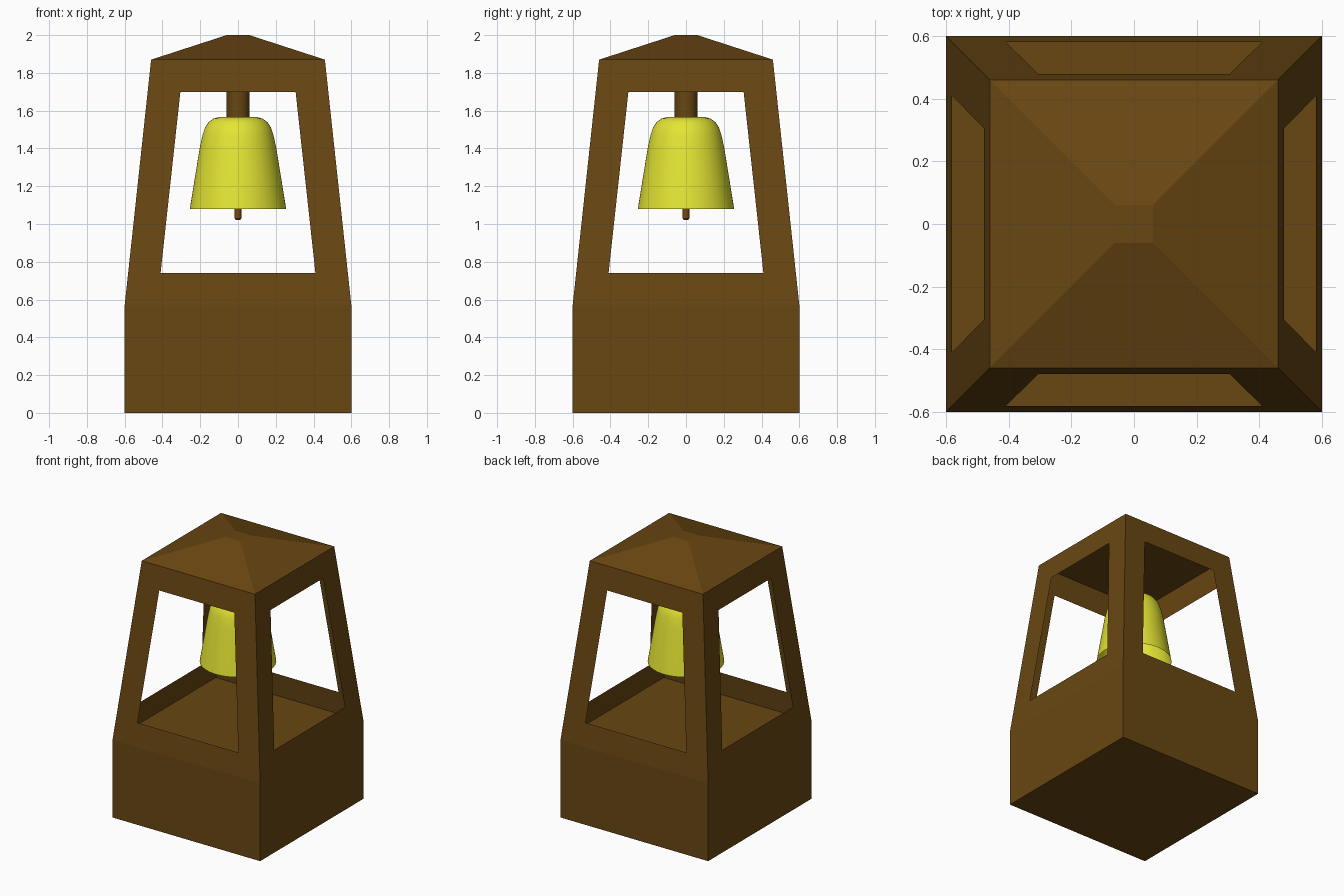
import bpy, bmesh, math

if "Cube" in bpy.data.objects:
    bpy.data.objects.remove(bpy.data.objects["Cube"])

def material(name, rgb):
    m = bpy.data.materials.new(name)
    m.diffuse_color = (*rgb, 1)
    m.use_nodes = True
    m.node_tree.nodes["Principled BSDF"].inputs["Base Color"].default_value = m.diffuse_color
    return m

WOOD = material("wood", (0.14, 0.062, 0.006))
BRASS = material("brass", (0.78, 0.78, 0.035))
COPPER = material("copper", (0.19, 0.065, 0.008))

def finish(name, bm, mat):
    me = bpy.data.meshes.new(name)
    bm.to_mesh(me)
    bm.free()
    me.materials.append(mat)
    ob = bpy.data.objects.new(name, me)
    bpy.context.collection.objects.link(ob)
    return ob

def loft(name, rings, mat, caps=True):
    """Skin a stack of equal-length point rings."""
    bm = bmesh.new()
    vs = [[bm.verts.new(p) for p in r] for r in rings]
    n = len(vs[0])
    for a, b in zip(vs, vs[1:]):
        for i in range(n):
            j = (i + 1) % n
            bm.faces.new((a[i], a[j], b[j], b[i]))
    if caps:
        bm.faces.new(vs[0][::-1])
        bm.faces.new(vs[-1])
        bmesh.ops.recalc_face_normals(bm, faces=bm.faces)
    return finish(name, bm, mat)

def square(h, z):
    return [(-h, -h, z), (h, -h, z), (h, h, z), (-h, h, z)]

def turned(name, profile, mat, caps=True, n=64):
    rings = [[(r * math.cos(2 * math.pi * i / n), r * math.sin(2 * math.pi * i / n), z)
              for i in range(n)] for r, z in profile]
    ob = loft(name, rings, mat, caps)
    bpy.ops.object.select_all(action='DESELECT')
    ob.select_set(True)
    bpy.context.view_layer.objects.active = ob
    bpy.ops.object.shade_smooth_by_angle(angle=math.radians(35))

# Solid base and pyramid roof
Z0, Z1, H0, H1 = 0.57, 1.87, 0.6, 0.46
loft("base", [square(H0, 0), square(H0, Z0)], WOOD)
loft("roof", [square(H1, Z1), square(0.06, 2.0)], WOOD)

# Four thin sloping walls, each a frame around its opening
outline = [(-H0, Z0), (H0, Z0), (H1, Z1), (-H1, Z1)]
opening = [(-0.41, 0.74), (0.41, 0.74), (0.305, 1.70), (-0.305, 1.70)]
bm = bmesh.new()
for k in range(4):
    c, s = [(1, 0), (0, 1), (-1, 0), (0, -1)][k]

    def on_wall(u, z):
        d = -(H0 + (H1 - H0) * (z - Z0) / (Z1 - Z0))
        return bm.verts.new((c * u - s * d, s * u + c * d, z))

    o = [on_wall(*p) for p in outline]
    w = [on_wall(*p) for p in opening]
    for i in range(4):
        j = (i + 1) % 4
        bm.faces.new((o[i], o[j], w[j], w[i]))
bmesh.ops.remove_doubles(bm, verts=bm.verts, dist=1e-4)
finish("tower_walls", bm, WOOD)

# Hanger, bell shell (open underneath) and clapper
turned("hanger", [(0.06, 1.56), (0.06, Z1)], WOOD)
turned("bell", [(0.255, 1.08), (0.203, 1.40), (0.188, 1.47), (0.175, 1.51), (0.155, 1.54),
                (0.13, 1.558), (0.10, 1.566), (0.001, 1.568)], BRASS, caps=False)
turned("clapper", [(0.012, 1.022), (0.018, 1.03), (0.018, 1.56)], COPPER, n=16)
